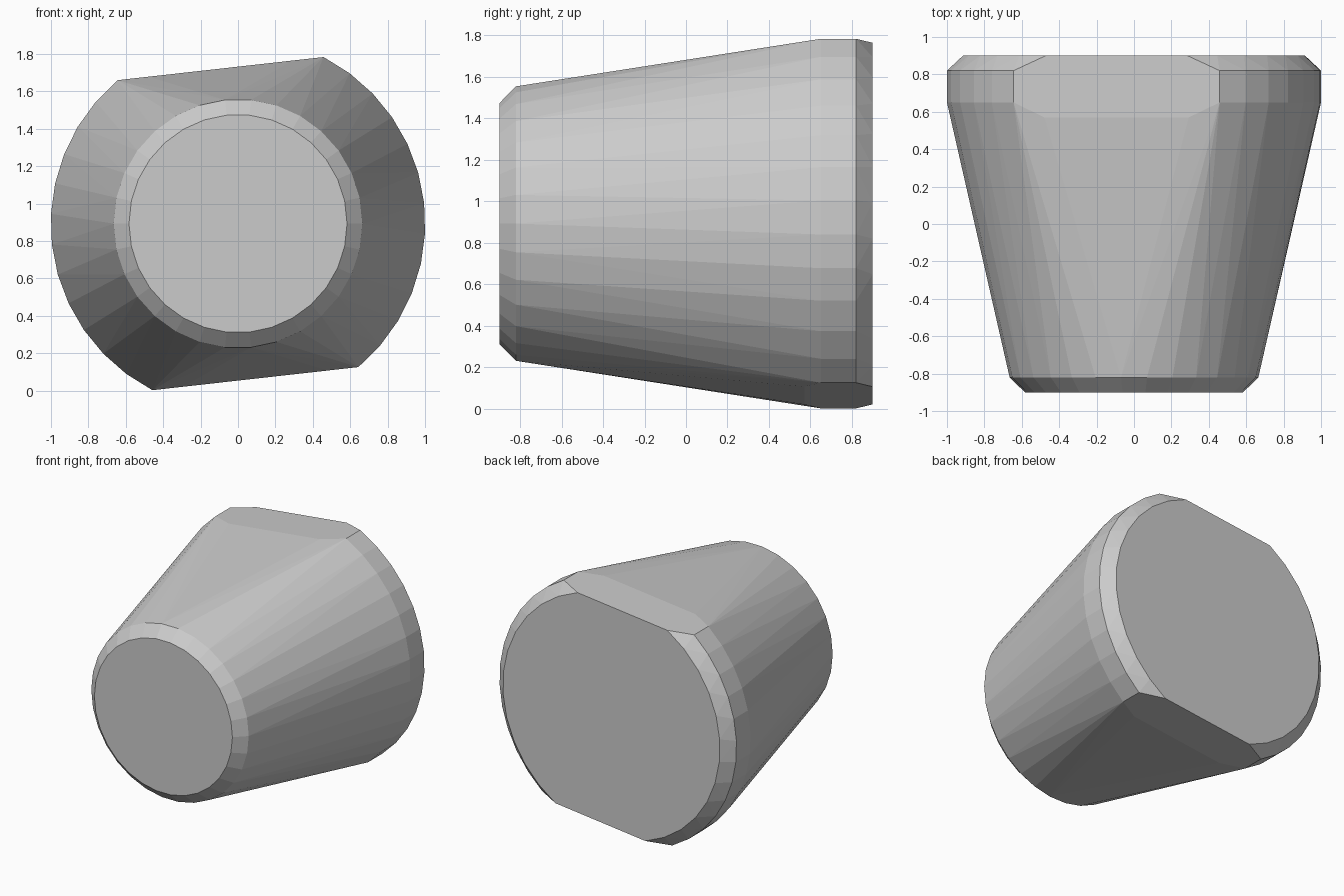
import bpy
import bmesh
from math import cos, sin, acos, radians, pi

cube = bpy.data.objects.get("Cube")
if cube:
    bpy.data.objects.remove(cube)

CENTRE_Z = 0.893
TILT = radians(6.4)   # roll of the two flats
FLAT = 0.834          # distance from the axis to each flat


def material(name, value):
    mat = bpy.data.materials.new(name)
    mat.use_nodes = True
    colour = (value, value, value, 1)
    mat.diffuse_color = colour
    mat.node_tree.nodes["Principled BSDF"].inputs["Base Color"].default_value = colour
    return mat


def point(r, angle, y):
    return (r * cos(angle), y, CENTRE_Z + r * sin(angle))


def round_ring(r, y, sides=30):
    return [point(r, 2 * pi * i / sides, y) for i in range(sides)]


def flatted_ring(r, y, steps=12):
    """Circle with two opposite flats: one arc on each side."""
    half = pi / 2 - acos(FLAT / r)
    return [point(r, TILT + side + half * (2 * i / steps - 1), y)
            for side in (0, pi) for i in range(steps + 1)]


# Bevelled round front blending into a bevelled, double-flatted back
points = (round_ring(0.583, -0.9) + round_ring(0.665, -0.82)
          + flatted_ring(0.92, 0.57) + flatted_ring(1.0013, 0.65)
          + flatted_ring(1.0013, 0.82) + flatted_ring(0.917, 0.9))

bm = bmesh.new()
for p in points:
    bm.verts.new(p)
hull = bmesh.ops.convex_hull(bm, input=bm.verts)
bmesh.ops.delete(bm, geom=[v for v in bm.verts if not v.link_faces], context="VERTS")
bmesh.ops.dissolve_limit(bm, angle_limit=radians(0.5), verts=bm.verts, edges=bm.edges)
bmesh.ops.recalc_face_normals(bm, faces=bm.faces)

mesh = bpy.data.meshes.new("tapered_body")
bm.to_mesh(mesh)
bm.free()
mesh.materials.append(material("light grey", 0.6))
body = bpy.data.objects.new("tapered_body", mesh)
bpy.context.collection.objects.link(body)
